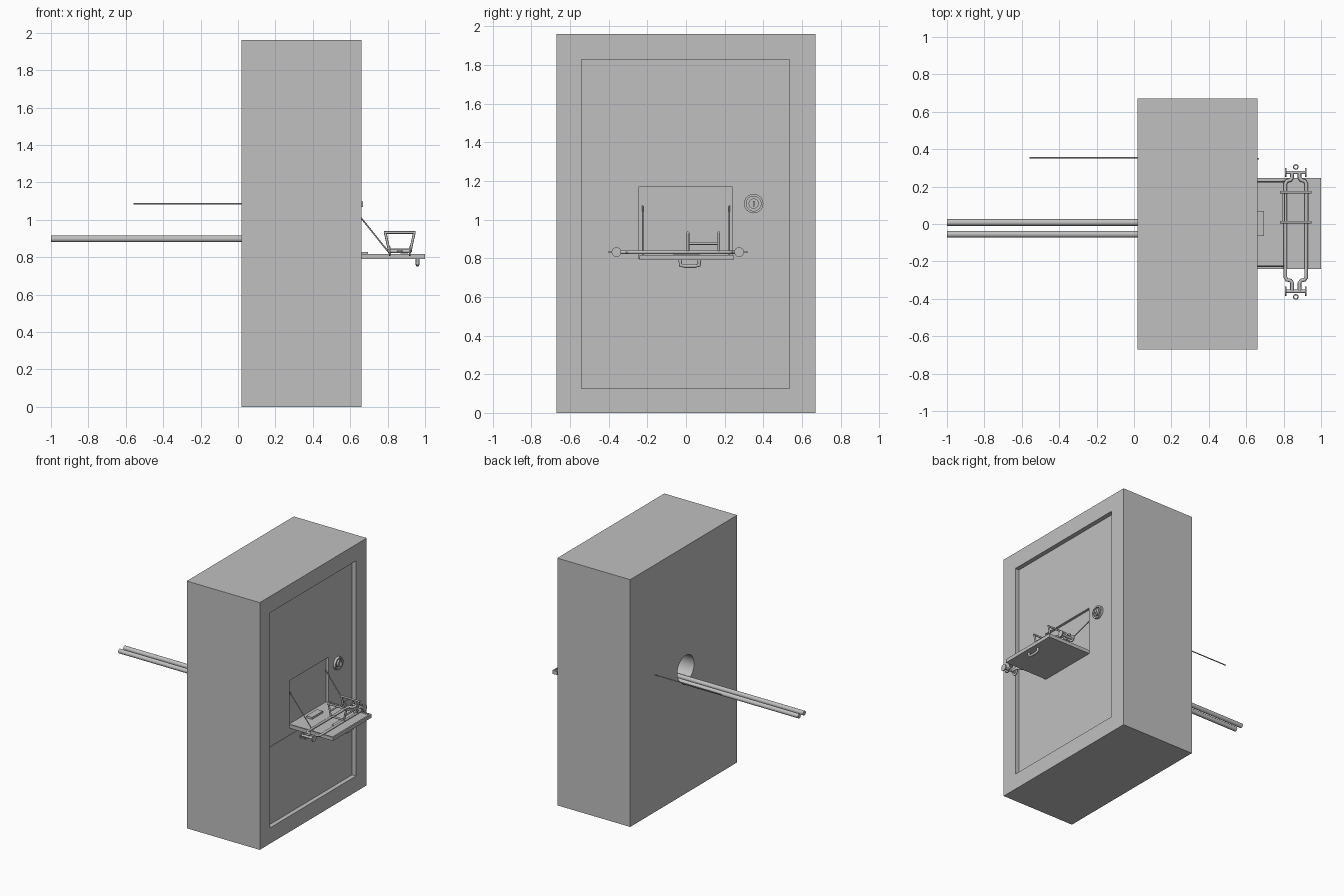
import bpy
from math import pi, radians, cos, sin
from mathutils import Vector

old = bpy.data.objects.get("Cube")
if old:
    bpy.data.objects.remove(old, do_unlink=True)

grey = bpy.data.materials.new("plain grey")
grey.use_nodes = True
grey.diffuse_color = (0.53, 0.53, 0.53, 1)
grey.node_tree.nodes["Principled BSDF"].inputs["Base Color"].default_value = grey.diffuse_color


def finish(ob, name, smooth=False):
    ob.name = name
    ob.data.materials.clear()
    ob.data.materials.append(grey)
    if smooth:
        bpy.ops.object.shade_smooth_by_angle(angle=radians(40))
    return ob


def box(name, lo, hi):
    lo, hi = Vector(lo), Vector(hi)
    bpy.ops.mesh.primitive_cube_add(size=1, location=(lo + hi) / 2)
    ob = bpy.context.object
    ob.scale = hi - lo
    bpy.ops.object.transform_apply(location=False, rotation=False)
    return finish(ob, name)


def rod(name, a, b, r, sides=20):
    a, b = Vector(a), Vector(b)
    bpy.ops.mesh.primitive_cylinder_add(vertices=sides, radius=r, depth=(b - a).length,
                                        location=(a + b) / 2)
    ob = bpy.context.object
    ob.rotation_euler = (b - a).to_track_quat("Z", "Y").to_euler()
    return finish(ob, name, True)


def tube(name, points, r, closed=False):
    cu = bpy.data.curves.new(name, "CURVE")
    cu.dimensions = "3D"
    cu.bevel_depth = r
    cu.bevel_resolution = 3
    cu.use_fill_caps = True
    sp = cu.splines.new("POLY")
    sp.points.add(len(points) - 1)
    for p, co in zip(sp.points, points):
        p.co = (*co, 1)
    sp.use_cyclic_u = closed
    ob = bpy.data.objects.new(name, cu)
    bpy.context.collection.objects.link(ob)
    bpy.ops.object.select_all(action="DESELECT")
    ob.select_set(True)
    bpy.context.view_layer.objects.active = ob
    bpy.ops.object.convert(target="MESH")
    return finish(bpy.context.object, name, True)


def cut(ob, cutter):
    mod = ob.modifiers.new("cut", "BOOLEAN")
    mod.operation = "DIFFERENCE"
    mod.solver = "EXACT"
    mod.object = cutter
    bpy.ops.object.select_all(action="DESELECT")
    ob.select_set(True)
    bpy.context.view_layer.objects.active = ob
    bpy.ops.object.modifier_apply(modifier=mod.name)
    bpy.data.objects.remove(cutter, do_unlink=True)
    bpy.ops.object.shade_smooth_by_angle(angle=radians(30))


# Thick wall block with a round tunnel in the back
FACE = 0.625
wall = box("wall_block", (0.02, -0.67, 0), (FACE, 0.67, 1.96))
cut(wall, rod("tunnel_cutter", (-0.1, -0.025, 0.99), (0.57, -0.025, 0.99), 0.105, 48))
cut(wall, box("hatch_cutter", (FACE - 0.02, -0.245, 0.80), (0.8, 0.24, 1.17)))

# Raised frame around the front, and the lower panel
frame = box("front_frame", (FACE, -0.67, 0), (0.66, 0.67, 1.96))
cut(frame, box("frame_cutter", (0.5, -0.54, 0.125), (0.8, 0.535, 1.83)))
box("lower_panel", (FACE - 0.01, -0.535, 0.13), (FACE + 0.003, 0.53, 0.74))

# Twin track tubes and the thin rod leaving the back
for side, y in (("left", 0.008), ("right", -0.055)):
    rod(side + "_track", (-1, y, 0.898), (0.56, y, 0.898), 0.0175)
rod("lock_rod", (-0.56, 0.355, 1.085), (FACE, 0.355, 1.085), 0.004, 10)

# Lock with bezel, core and key blade
LY, LZ = 0.35, 1.083
bezel = rod("lock_bezel", (FACE - 0.01, LY, LZ), (FACE + 0.02, LY, LZ), 0.05, 32)
cut(bezel, rod("bezel_cutter", (FACE + 0.005, LY, LZ), (0.8, LY, LZ), 0.038, 32))
rod("lock_core", (FACE, LY, LZ), (FACE + 0.025, LY, LZ), 0.026, 32)
box("lock_key", (FACE, LY - 0.004, LZ - 0.014), (0.668, LY + 0.004, LZ + 0.014))

# Fold-down tray with a low lip
box("tray", (FACE - 0.02, -0.24, 0.79), (1, 0.245, 0.812))
box("tray_front_lip", (0.988, -0.24, 0.812), (1, 0.245, 0.818))
for side, y in (("left", 0.233), ("right", -0.24)):
    box(side + "_tray_lip", (FACE, y, 0.812), (0.988, y + 0.012, 0.818))
box("hinge_plate", (0.645, -0.065, 0.812), (0.695, 0.07, 0.828))
box("latch_plate", (0.87, -0.065, 0.812), (0.91, 0.07, 0.819))

# Stays holding the tray
for side, y in (("left", 0.225), ("right", -0.225)):
    rod(side + "_stay", (0.61, y, 1.07), (0.815, y, 0.815), 0.004, 10)

# Pull handle below the tray
tube("pull_handle", [(0.96, -0.03, 0.795), (0.96, -0.028, 0.765), (0.96, -0.005, 0.76),
                     (0.96, 0.045, 0.76), (0.96, 0.068, 0.765), (0.96, 0.07, 0.795)], 0.010)

# Carriage: two side tubes that neck in towards the ends
CX, CZ = 0.865, 0.832
for side, s in (("outer", 1), ("inner", -1)):
    wide, neck = CX + s * 0.056, CX + s * 0.02
    tube(side + "_carriage_tube",
         [(neck, -0.36, CZ), (neck, -0.315, CZ), (neck + s * 0.008, -0.302, CZ),
          (wide - s * 0.008, -0.298, CZ), (wide, -0.285, CZ), (wide, 0.215, CZ),
          (wide - s * 0.008, 0.23, CZ), (neck + s * 0.008, 0.235, CZ),
          (neck, 0.247, CZ), (neck, 0.275, CZ)], 0.010)

# Axles, wheels and end eyelets
for end, y, s in (("front", -0.36, -1), ("back", 0.275, 1)):
    rod(end + "_axle", (CX - 0.05, y, CZ), (CX + 0.05, y, CZ), 0.009)
    for side in (-1, 1):
        x = CX + side * 0.053
        rod(end + "_wheel", (x - 0.004, y, CZ), (x + 0.004, y, CZ), 0.025, 24)
    ring = [(CX + 0.012 * cos(k * pi / 8), y + s * 0.03 + 0.012 * sin(k * pi / 8), CZ)
            for k in range(16)]
    tube(end + "_eyelet", ring, 0.003, True)

# Flared cradle frames on the carriage, tied together lengthwise
for end, y in (("front", 0.01), ("back", 0.17)):
    for s in (-1, 1):
        rod(end + "_cradle_leg", (CX + s * 0.056, y, CZ), (CX + s * 0.078, y, 0.932), 0.007, 12)
    rod(end + "_cradle_top", (CX - 0.085, y, 0.932), (CX + 0.085, y, 0.932), 0.007, 12)
    rod(end + "_cradle_base", (CX - 0.06, y, CZ + 0.008), (CX + 0.06, y, CZ + 0.008), 0.007, 12)
for s in (-1, 1):
    x = CX + s * 0.065
    rod("cradle_tie", (x, 0.01, 0.876), (x, 0.17, 0.876), 0.006, 12)
